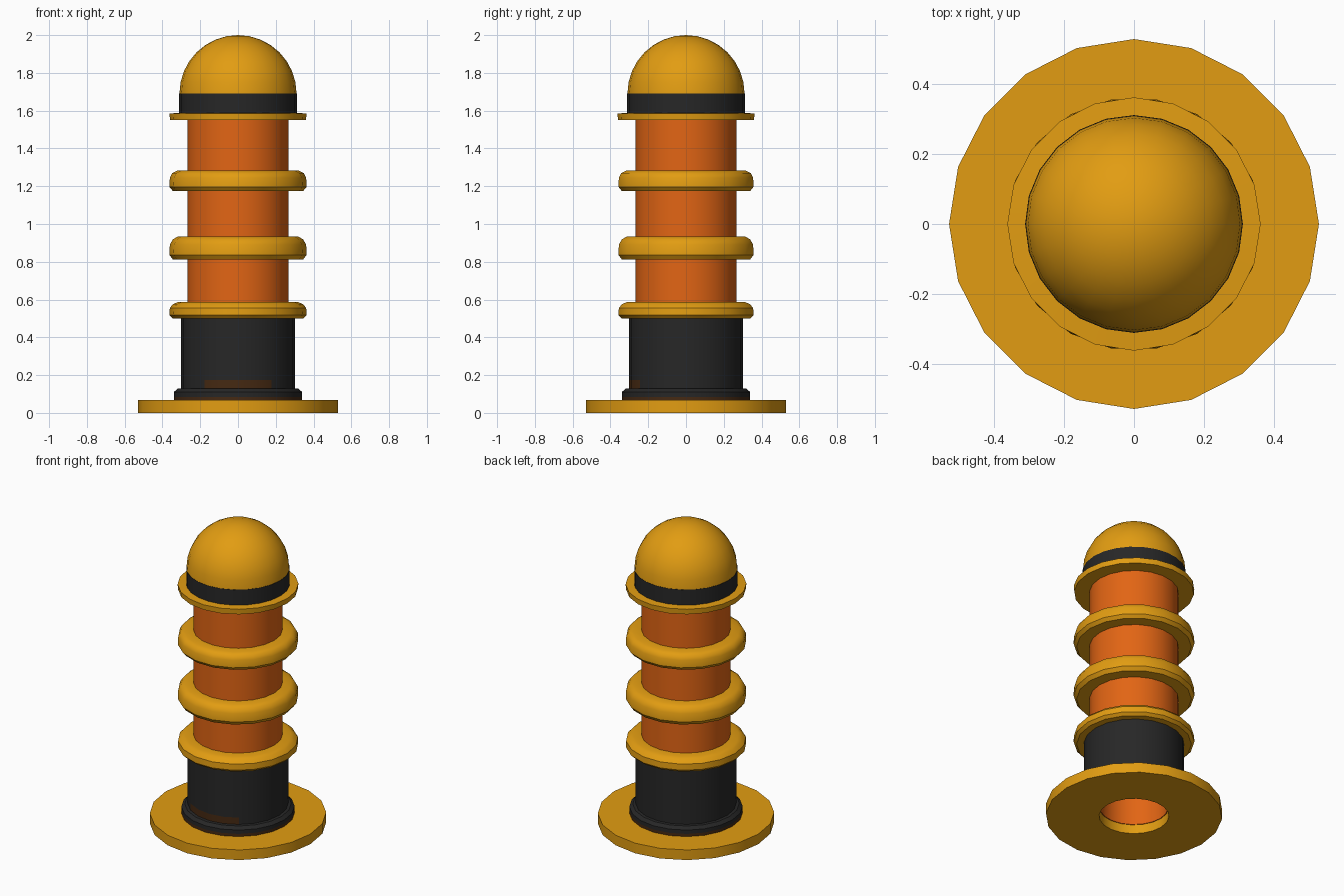
import bpy, bmesh, math

if "Cube" in bpy.data.objects:
    bpy.data.objects.remove(bpy.data.objects["Cube"])


def material(name, rgb):
    m = bpy.data.materials.new(name)
    m.diffuse_color = (*rgb, 1)
    m.use_nodes = True
    m.node_tree.nodes["Principled BSDF"].inputs["Base Color"].default_value = m.diffuse_color
    return m


YELLOW = material("amber_yellow", (0.76, 0.335, 0.006))
ORANGE = material("orange", (0.76, 0.13, 0.007))
BLACK = material("charcoal_black", (0.02, 0.02, 0.02))
BROWN = material("dark_brown", (0.06, 0.022, 0.006))


def lathe(name, profile, mats, sides=20, closed=False, rule=None):
    """Turn an (r, z) profile round the z axis."""
    bm = bmesh.new()
    rings = []
    for r, z in profile:
        if r < 1e-5:
            rings.append([bm.verts.new((0, 0, z))] * sides)
        else:
            rings.append([bm.verts.new((r * math.cos(2 * math.pi * i / sides),
                                        r * math.sin(2 * math.pi * i / sides), z))
                          for i in range(sides)])
    pairs = list(zip(rings, rings[1:]))
    if closed:
        pairs.append((rings[-1], rings[0]))
    for a, b in pairs:
        for i in range(sides):
            j = (i + 1) % sides
            bm.faces.new(list(dict.fromkeys((a[i], a[j], b[j], b[i]))))
    bmesh.ops.recalc_face_normals(bm, faces=bm.faces)
    if rule:
        for f in bm.faces:
            f.material_index = rule(f.calc_center_median())
    me = bpy.data.meshes.new(name)
    bm.to_mesh(me)
    bm.free()
    for m in mats:
        me.materials.append(m)
    ob = bpy.data.objects.new(name, me)
    bpy.context.collection.objects.link(ob)
    bpy.ops.object.select_all(action='DESELECT')
    ob.select_set(True)
    bpy.context.view_layer.objects.active = ob
    bpy.ops.object.shade_smooth_by_angle(angle=math.radians(35))
    return ob


# Base plate with a round hole underneath
lathe("base_plate", [(0.21, 0), (0.53, 0), (0.53, 0.067), (0.21, 0.067)],
      [YELLOW], closed=True)

# Orange shaft, hollow inside
lathe("shaft", [(0, 1.50), (0.205, 1.50), (0.205, 0.06), (0.268, 0.06),
                (0.268, 1.56), (0, 1.56)], [ORANGE])

# Black lower sleeve with flared foot, worn brown at the bottom and front
lathe("lower_sleeve", [(0.25, 0.066), (0.34, 0.066), (0.34, 0.085), (0.34, 0.11),
                       (0.32, 0.128), (0.302, 0.13), (0.302, 0.175),
                       (0.302, 0.51), (0.25, 0.51)],
      [BLACK, BROWN], closed=True,
      rule=lambda c: int(c.z < 0.09 or (0.13 < c.z < 0.18 and c.y < -0.26)))

# Three raised collars: bottom z, top z, lower radius, upper radius
for i, (z0, z1, r0, r1) in enumerate([(0.50, 0.587, 0.36, 0.342),
                                      (0.812, 0.933, 0.36, 0.345),
                                      (1.175, 1.282, 0.36, 0.348)]):
    h = z1 - z0
    lathe(f"collar_{i + 1}", [(0.25, z0), (r0 - 0.015, z0), (r0 + 0.003, z0 + 0.2 * h),
                              (r0 + 0.001, z0 + 0.65 * h), (r1, z0 + 0.88 * h),
                              (r1 - 0.025, z1), (0.25, z1)],
          [YELLOW], sides=18, closed=True)

# Thin flange below the cap
lathe("cap_flange", [(0.25, 1.55), (0.36, 1.55), (0.363, 1.585), (0.25, 1.592)],
      [YELLOW], closed=True)

# Black band round the cap
lathe("cap_band", [(0.2, 1.58), (0.312, 1.58), (0.312, 1.69), (0.2, 1.69)],
      [BLACK], sides=24, closed=True)

# Domed cap
dome = [(0.31 * math.cos(math.pi / 2 * k / 8), 1.69 + 0.31 * math.sin(math.pi / 2 * k / 8))
        for k in range(9)]
lathe("dome", [(0, 1.69)] + dome, [YELLOW], sides=24)
